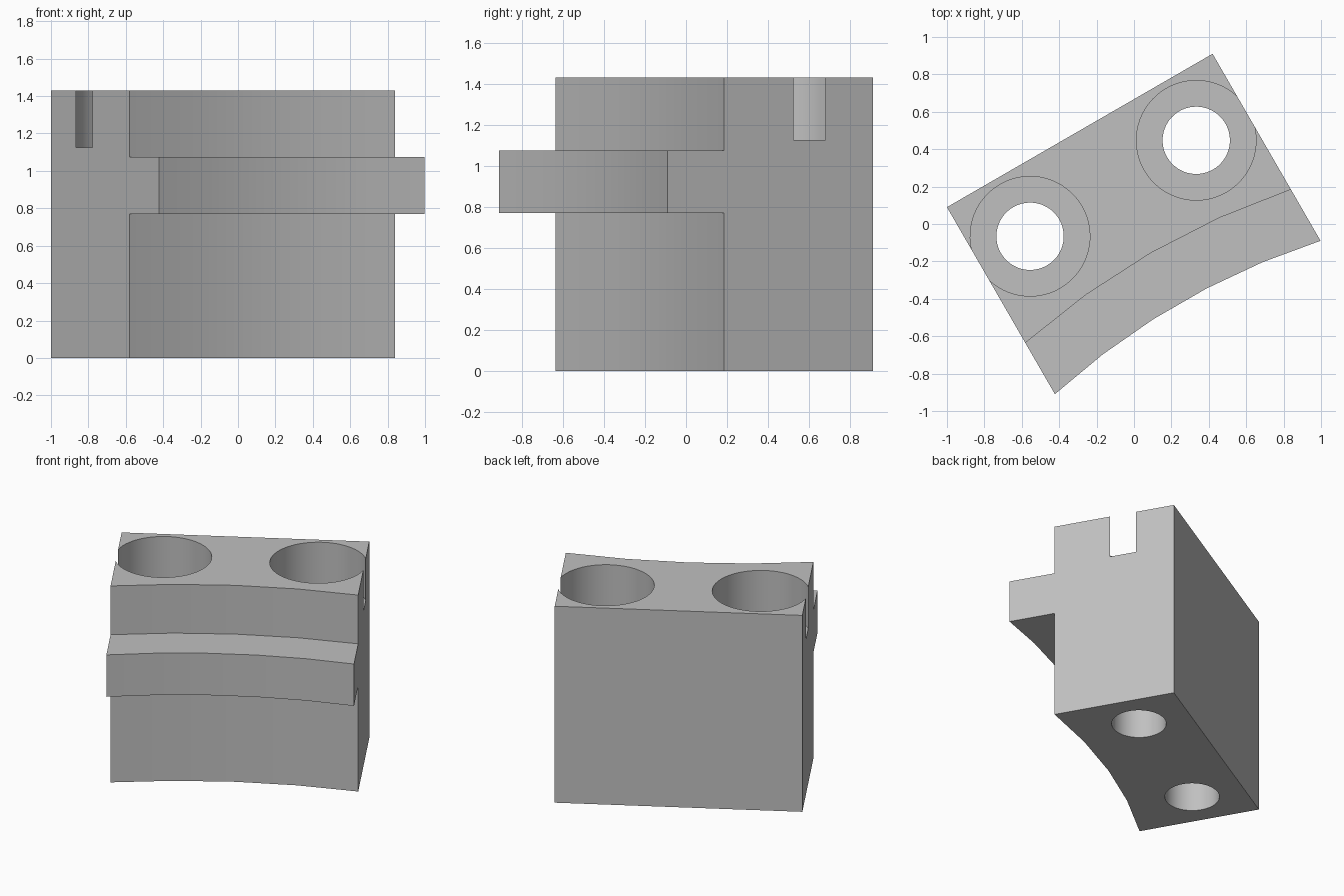
import bpy, bmesh, math
from mathutils import Matrix, Vector

if "Cube" in bpy.data.objects:
    bpy.data.objects.remove(bpy.data.objects["Cube"])

HALF = 0.82        # half the block length
HEIGHT = 1.43
ARC_Y = -4.957     # centre of the concave front arcs, local frame
PLACE = Matrix.Translation((-0.29, 0.5, 0)) @ Matrix.Rotation(math.radians(30), 4, "Z")

steel = bpy.data.materials.new("plain_grey")
steel.use_nodes = True
steel.diffuse_color = (0.53, 0.53, 0.53, 1)
steel.node_tree.nodes["Principled BSDF"].inputs["Base Color"].default_value = steel.diffuse_color


def finish(name, bm):
    bmesh.ops.recalc_face_normals(bm, faces=bm.faces[:])
    bm.transform(PLACE)
    mesh = bpy.data.meshes.new(name)
    bm.to_mesh(mesh)
    bm.free()
    mesh.materials.append(steel)
    obj = bpy.data.objects.new(name, mesh)
    bpy.context.collection.objects.link(obj)
    return obj


def arc_block(name, back, radius, segments, z0, z1):
    """Slab with a straight back and a concave faceted front."""
    outline = [(HALF, back), (-HALF, back)]
    sweep = math.asin(HALF / radius)
    for i in range(segments + 1):
        a = sweep * (2 * i / segments - 1)
        outline.append((radius * math.sin(a), ARC_Y + radius * math.cos(a)))
    bm = bmesh.new()
    face = bm.faces.new([bm.verts.new((x, y, z0)) for x, y in outline])
    top = bmesh.ops.extrude_face_region(bm, geom=[face])["geom"]
    bmesh.ops.translate(bm, vec=(0, 0, z1 - z0),
                        verts=[v for v in top if isinstance(v, bmesh.types.BMVert)])
    return finish(name, bm)


def drill(name, x, radius, z0, z1):
    bm = bmesh.new()
    bmesh.ops.create_cone(bm, cap_ends=True, segments=64, radius1=radius, radius2=radius,
                          depth=z1 - z0,
                          matrix=Matrix.Translation(Vector((x, -0.357, (z0 + z1) / 2))))
    return finish(name, bm)


def combine(target, tool, operation):
    mod = target.modifiers.new("combine", "BOOLEAN")
    mod.operation, mod.solver, mod.object = operation, "EXACT", tool
    bpy.context.view_layer.objects.active = target
    bpy.ops.object.modifier_apply(modifier=mod.name)
    bpy.data.objects.remove(tool)


# Main block with the projecting front rib
block = arc_block("bracket_block", 0, 4.2, 4, 0, HEIGHT)
combine(block, arc_block("front_rib", -0.7, 3.89, 5, 0.77, 1.075), "UNION")

# Two counterbored holes; the wide bores break through the end faces as slots
for x in (-0.513, 0.513):
    combine(block, drill("counterbore", x, 0.32, 1.125, HEIGHT + 0.1), "DIFFERENCE")
    combine(block, drill("through_hole", x, 0.18, -0.1, 1.2), "DIFFERENCE")

bpy.ops.object.select_all(action="DESELECT")
block.select_set(True)
bpy.context.view_layer.objects.active = block
bpy.ops.object.shade_smooth_by_angle(angle=math.radians(30))
